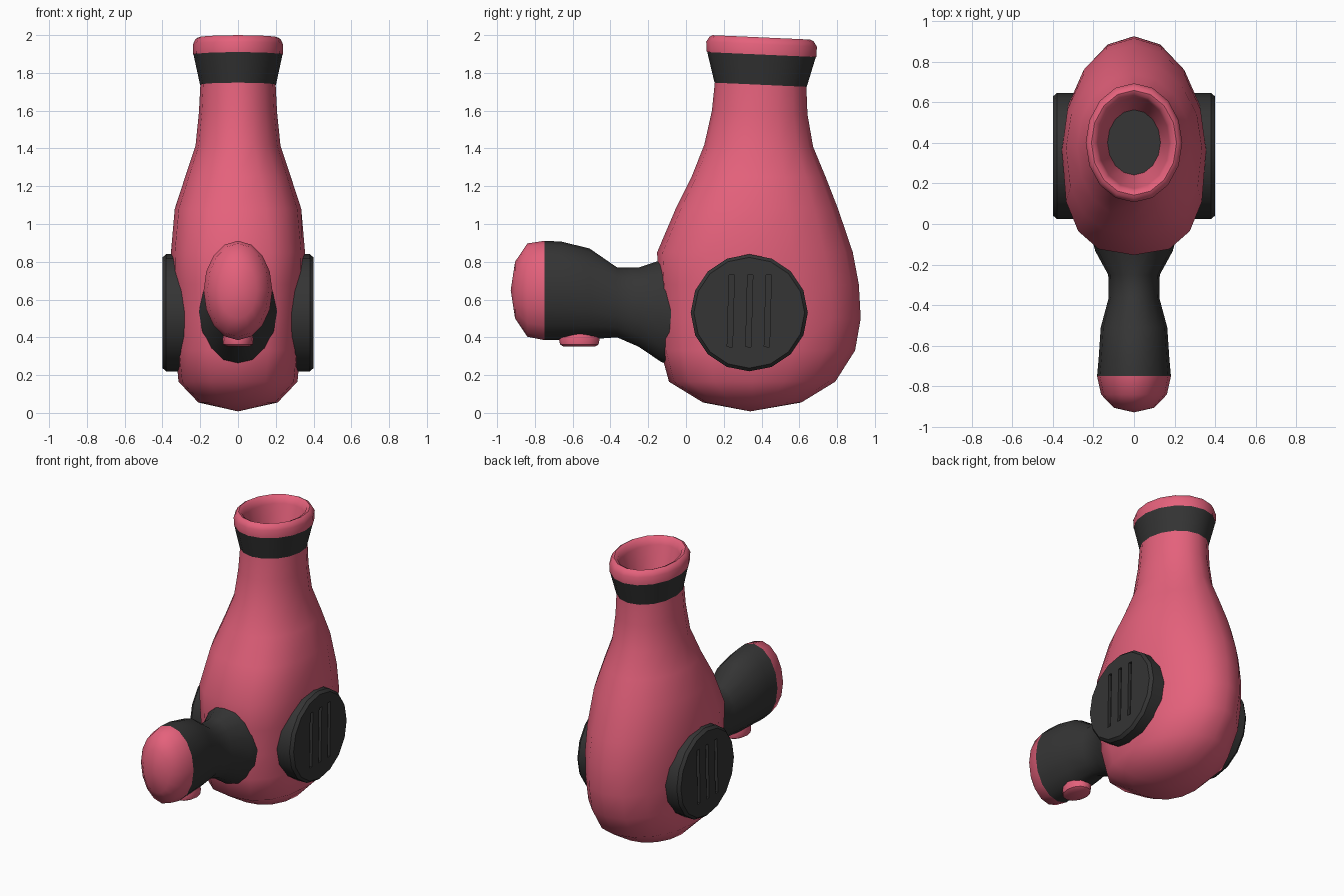
import bpy, bmesh, math
from mathutils import Matrix

if "Cube" in bpy.data.objects:
    bpy.data.objects.remove(bpy.data.objects["Cube"])


def material(name, rgb):
    m = bpy.data.materials.new(name)
    m.diffuse_color = (*rgb, 1)
    m.use_nodes = True
    m.node_tree.nodes["Principled BSDF"].inputs["Base Color"].default_value = m.diffuse_color
    return m


PINK = material("pink_plastic", (0.78, 0.12, 0.20))
DARK = material("dark_rubber", (0.035, 0.035, 0.035))


def finish(name, bm, mat, angle):
    me = bpy.data.meshes.new(name)
    bm.to_mesh(me)
    bm.free()
    ob = bpy.data.objects.new(name, me)
    bpy.context.collection.objects.link(ob)
    if mat:
        me.materials.append(mat)
    bpy.ops.object.select_all(action='DESELECT')
    ob.select_set(True)
    bpy.context.view_layer.objects.active = ob
    if angle:
        bpy.ops.object.shade_smooth_by_angle(angle=math.radians(angle))
    return ob


def loft(name, rings, place, mat, angle=60, sides=16, cap=(False, False)):
    """rings: (along, centre, half_u, half_v, front exponent); place maps (u, v, along)."""
    bm = bmesh.new()
    loops = []
    for along, centre, hu, hv, *n in rings:
        row = []
        for i in range(sides):
            a = 2 * math.pi * i / sides
            c, s = math.cos(a), math.sin(a)
            p = 2 / n[0] if n and s < 0 else 1
            u = hu * math.copysign(abs(c) ** p, c)
            v = hv * math.copysign(abs(s) ** p, s)
            row.append(bm.verts.new(place(u, centre, v, along)))
        loops.append(row)
    for a, b in zip(loops, loops[1:]):
        for i in range(sides):
            j = (i + 1) % sides
            bm.faces.new((a[i], a[j], b[j], b[i]))
    if cap[0]:
        bm.faces.new(loops[0][::-1])
    if cap[1]:
        bm.faces.new(loops[-1])
    bmesh.ops.remove_doubles(bm, verts=bm.verts, dist=0.0005)
    return finish(name, bm, mat, angle)


def upright(u, c, v, w):
    # the neck end leans down slightly towards the back
    tilt = 0.045 * max(0, min(1, (w - 1.2) / 0.5)) if w > 1.2 else 0
    return (u, c + v, w - tilt * (c + v - 0.11))


def forward(u, c, v, w):
    return (u, w, c + v)


def sideways(u, c, v, w):
    return (w, 0.335 + u, c + v)


# Bulb-shaped body: z, y centre, half width x, half depth y, front squareness
loft("body", [
    (0.008, 0.34, 0, 0), (0.055, 0.35, 0.21, 0.26, 2.2), (0.165, 0.35, 0.315, 0.44, 2.5),
    (0.33, 0.38, 0.33, 0.515, 2.7), (0.50, 0.393, 0.337, 0.532, 2.8),
    (0.68, 0.385, 0.35, 0.53, 2.8), (0.85, 0.365, 0.355, 0.518, 2.7),
    (1.08, 0.375, 0.335, 0.43, 2.4), (1.25, 0.385, 0.28, 0.355, 2.2),
    (1.42, 0.385, 0.225, 0.288, 2), (1.60, 0.39, 0.207, 0.253), (1.755, 0.395, 0.199, 0.242),
], upright, PINK)

# Dark flared collar
loft("collar", [(1.75, 0.395, 0.201, 0.244), (1.912, 0.40, 0.236, 0.288)], upright, DARK)

# Rolled rim with the inner funnel
loft("nozzle_rim", [
    (1.91, 0.40, 0.237, 0.29), (1.965, 0.40, 0.238, 0.293), (1.992, 0.40, 0.225, 0.276),
    (2.001, 0.40, 0.21, 0.258), (1.99, 0.40, 0.187, 0.238), (1.95, 0.40, 0.175, 0.225),
    (1.74, 0.402, 0.13, 0.16),
], upright, PINK, 50)
loft("nozzle_floor", [(1.742, 0.402, 0.131, 0.162)], upright, DARK, cap=(False, True))

# Handle: y, z centre, half width x, half height z
loft("handle", [
    (-0.05, 0.535, 0.215, 0.30), (-0.135, 0.54, 0.19, 0.268), (-0.25, 0.56, 0.127, 0.21),
    (-0.365, 0.585, 0.125, 0.185), (-0.51, 0.63, 0.164, 0.24),
    (-0.66, 0.647, 0.174, 0.26), (-0.75, 0.648, 0.182, 0.263),
], forward, DARK)
loft("handle_cap", [
    (-0.75, 0.648, 0.182, 0.263), (-0.84, 0.65, 0.162, 0.247),
    (-0.905, 0.65, 0.10, 0.15), (-0.928, 0.65, 0, 0),
], forward, PINK)

# Trigger button under the handle
loft("button", [
    (0.352, -0.565, 0.06, 0.085), (0.362, -0.565, 0.078, 0.102),
    (0.392, -0.565, 0.082, 0.108), (0.42, -0.565, 0.075, 0.10),
], lambda u, c, v, w: (u, c + v, w), PINK, 40, 12, (True, True))

# Side vent disc with chamfered edge
disc = loft("side_vents", [
    (0.24, 0.53, 0.31, 0.31), (0.38, 0.53, 0.31, 0.31), (0.40, 0.53, 0.293, 0.293),
], sideways, DARK, 30, 16, (True, True))

# Three slots cut into the disc
bm = bmesh.new()
for y in (0.237, 0.335, 0.433):
    m = (Matrix.Translation((0.40, y, 0.54)) @ Matrix.Rotation(math.radians(-1.5), 4, 'X')
         @ Matrix.Diagonal((0.04, 0.028, 0.38, 1)))
    bmesh.ops.create_cube(bm, size=1, matrix=m)
cutter = finish("slot_cutter", bm, DARK, None)
cutter.hide_render = True
cut = disc.modifiers.new("slots", 'BOOLEAN')
cut.operation = 'DIFFERENCE'
cut.object = cutter
disc.modifiers.new("both_sides", 'MIRROR')
bpy.ops.object.select_all(action='DESELECT')
disc.select_set(True)
bpy.context.view_layer.objects.active = disc
for mod in list(disc.modifiers):
    bpy.ops.object.modifier_apply(modifier=mod.name)
bpy.data.objects.remove(cutter)
